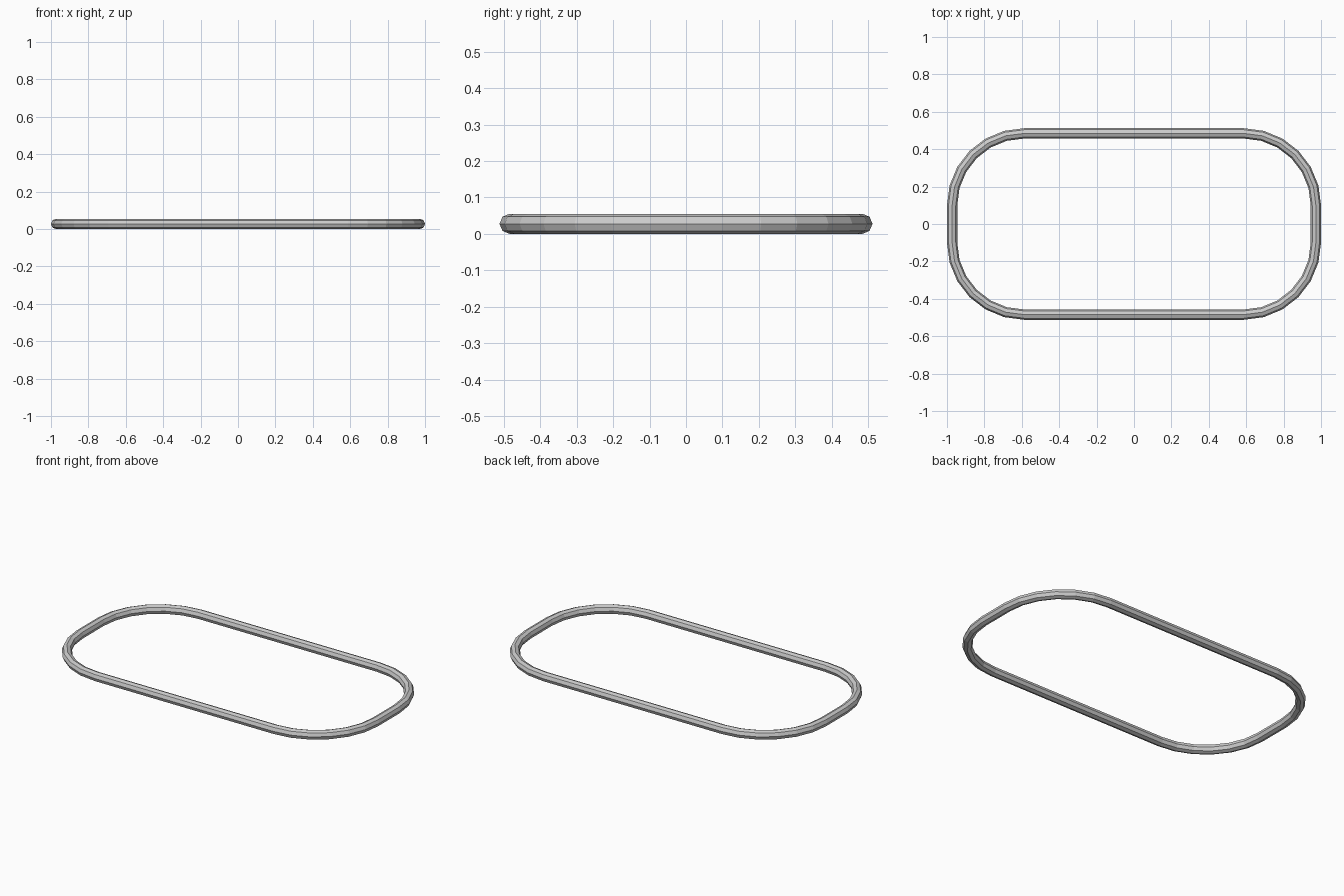
import bpy
from math import sin, cos, pi

if "Cube" in bpy.data.objects:
    bpy.data.objects.remove(bpy.data.objects["Cube"])

TUBE_R = 0.0275             # tube radius
HX, HY = 0.9725, 0.4845     # half size of the centre line
CORNER = 0.385              # corner radius of the centre line
SEGMENTS, SIDES = 6, 8      # steps per corner, sides of the tube


# Centre line: rounded rectangle, each point with its outward direction
path = []
for q, (sx, sy) in enumerate([(1, 1), (-1, 1), (-1, -1), (1, -1)]):
    for i in range(SEGMENTS + 1):
        a = (q + i / SEGMENTS) * pi / 2
        path.append((sx * (HX - CORNER), sy * (HY - CORNER), cos(a), sin(a)))

# Sweep an octagonal section around the closed path
verts, faces = [], []
for cx, cy, dx, dy in path:
    for k in range(SIDES):
        t = 2 * pi * k / SIDES
        r = CORNER + TUBE_R * cos(t)
        verts.append((cx + dx * r, cy + dy * r, TUBE_R + TUBE_R * sin(t)))
n = len(path)
for i in range(n):
    j = (i + 1) % n
    for k in range(SIDES):
        m = (k + 1) % SIDES
        faces.append((i * SIDES + k, j * SIDES + k, j * SIDES + m, i * SIDES + m))

mesh = bpy.data.meshes.new("tube_ring")
mesh.from_pydata(verts, [], faces)
ring = bpy.data.objects.new("tube_ring", mesh)
bpy.context.collection.objects.link(ring)
